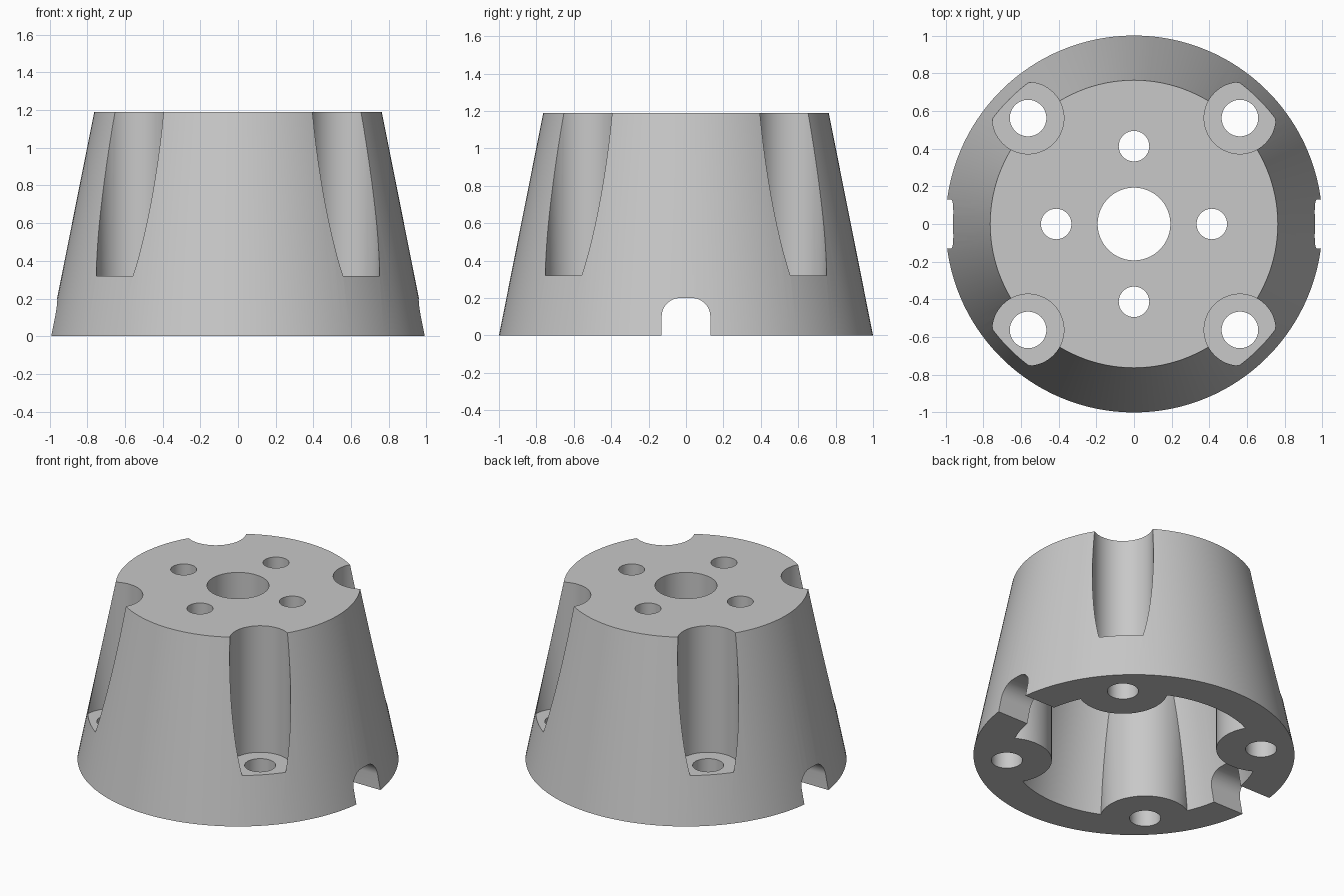
import bpy, bmesh, math

if "Cube" in bpy.data.objects:
    bpy.data.objects.remove(bpy.data.objects["Cube"])

H = 1.19          # total height
CEIL = 0.95       # underside of the top plate
POST = 0.562      # x and y of the screw posts
CORNERS = [(sx * POST, sy * POST) for sx in (-1, 1) for sy in (-1, 1)]

grey = bpy.data.materials.new("light grey")
grey.diffuse_color = (0.58, 0.58, 0.58, 1)
grey.use_nodes = True
grey.node_tree.nodes["Principled BSDF"].inputs["Base Color"].default_value = grey.diffuse_color


def add_object(name, bm):
    bmesh.ops.recalc_face_normals(bm, faces=bm.faces)
    mesh = bpy.data.meshes.new(name)
    bm.to_mesh(mesh)
    bm.free()
    mesh.materials.append(grey)
    ob = bpy.data.objects.new(name, mesh)
    bpy.context.collection.objects.link(ob)
    return ob


def cones(name, spots, r0, r1, z0, z1, seg=64):
    """One object holding an upright (tapered) cylinder at each spot."""
    bm = bmesh.new()
    for x, y in spots:
        rings = []
        for r, z in ((r0, z0), (r1, z1)):
            rings.append([bm.verts.new((x + r * math.cos(2 * math.pi * i / seg),
                                        y + r * math.sin(2 * math.pi * i / seg), z))
                          for i in range(seg)])
        a, b = rings
        bm.faces.new(a)
        bm.faces.new(b)
        for i in range(seg):
            j = (i + 1) % seg
            bm.faces.new((a[i], a[j], b[j], b[i]))
    return add_object(name, bm)


def cut(target, cutter):
    cutter.hide_render = True
    mod = target.modifiers.new("cut", 'BOOLEAN')
    mod.operation = 'DIFFERENCE'
    mod.solver = 'EXACT'
    mod.object = cutter
    bpy.context.view_layer.objects.active = target
    bpy.ops.object.modifier_apply(modifier=mod.name)
    bpy.data.objects.remove(cutter)


# Tapered outer body
body = cones("tapered_foot", [(0, 0)], 1.0, 0.763, 0, H, 128)

# Hollow underside, leaving four round screw posts standing
z0 = -0.1
cavity = cones("cavity", [(0, 0)], 0.77 + 0.019, 0.77 - 0.19 * CEIL, z0, CEIL, 128)
cut(cavity, cones("posts", CORNERS, 0.28, 0.28, -0.3, 1.4))
cut(body, cavity)

# Screw recesses open to the side, and the screw holes below them
cut(body, cones("recesses", CORNERS, 0.19, 0.19, 0.32, 1.4))
cut(body, cones("screw_holes", CORNERS, 0.097, 0.097, -0.2, 0.5))

# Holes in the top plate
cut(body, cones("centre_hole", [(0, 0)], 0.193, 0.193, 0.7, 1.4))
d = 0.413
cut(body, cones("small_holes", [(d, 0), (-d, 0), (0, d), (0, -d)], 0.081, 0.081, 0.7, 1.4))

# Round-topped cable notches on the left and right
w, top, r = 0.13, 0.2, 0.1
profile = [(-w, -0.1), (w, -0.1)]
for cy, start in ((w - r, 0), (r - w, 90)):
    for i in range(13):
        a = math.radians(start + 7.5 * i)
        profile.append((cy + r * math.cos(a), top - r + r * math.sin(a)))
bm = bmesh.new()
face = bm.faces.new([bm.verts.new((-1.3, y, z)) for y, z in profile])
ext = bmesh.ops.extrude_face_region(bm, geom=[face])
bmesh.ops.translate(bm, vec=(2.6, 0, 0),
                    verts=[v for v in ext["geom"] if isinstance(v, bmesh.types.BMVert)])
if face.is_valid and len(face.link_loops if hasattr(face, "link_loops") else face.loops) and \
        not any(abs(v.co.x + 1.3) < 1e-5 and all(not e.is_boundary for e in v.link_edges) for v in bm.verts):
    bmesh.ops.holes_fill(bm, edges=[e for e in bm.edges if e.is_boundary])
cut(body, add_object("notches", bm))

# Smooth curved walls with crisp edges
bpy.ops.object.select_all(action='DESELECT')
body.select_set(True)
bpy.context.view_layer.objects.active = body
bpy.ops.object.shade_smooth_by_angle(angle=math.radians(30))
